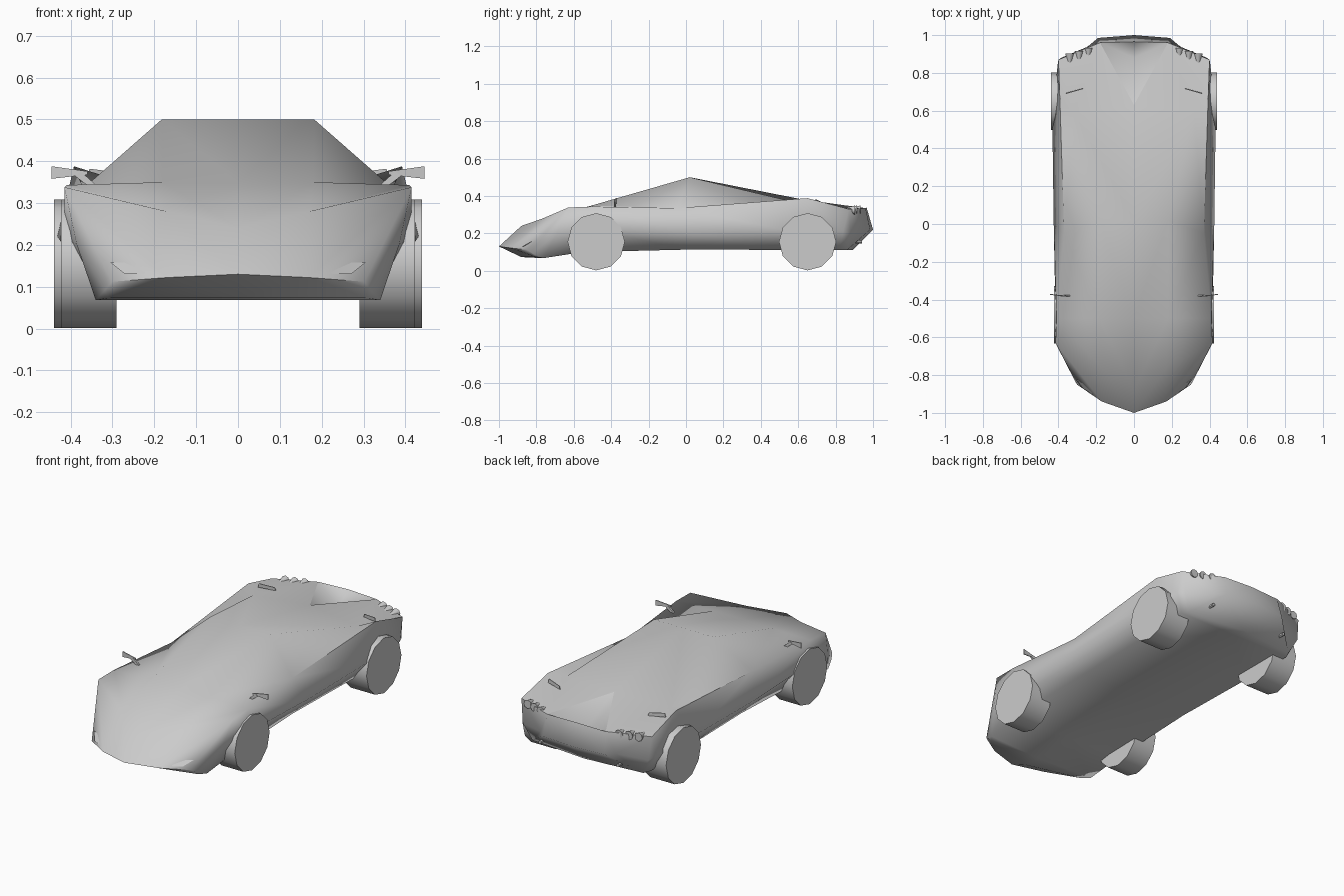
import bpy, bmesh, math
from mathutils import Vector

if "Cube" in bpy.data.objects:
    bpy.data.objects.remove(bpy.data.objects["Cube"])


def make_object(name, verts, faces, angle=25, merge=False):
    bm = bmesh.new()
    vs = [bm.verts.new(v) for v in verts]
    for f in faces:
        bm.faces.new([vs[i] for i in f])
    if merge:
        bmesh.ops.remove_doubles(bm, verts=bm.verts[:], dist=0.0005)
    bmesh.ops.recalc_face_normals(bm, faces=bm.faces[:])
    me = bpy.data.meshes.new(name)
    bm.to_mesh(me)
    bm.free()
    ob = bpy.data.objects.new(name, me)
    bpy.context.collection.objects.link(ob)
    shade(ob, angle)
    return ob


def shade(ob, angle):
    bpy.ops.object.select_all(action='DESELECT')
    bpy.context.view_layer.objects.active = ob
    ob.select_set(True)
    bpy.ops.object.shade_smooth_by_angle(angle=math.radians(angle))


def cylinder(name, loc, r1, r2, depth, sides, rot):
    bpy.ops.mesh.primitive_cone_add(vertices=sides, radius1=r1, radius2=r2, depth=depth,
                                    location=loc, rotation=rot)
    bpy.context.object.name = name
    return bpy.context.object


def plate(name, outline, push):
    # thin solid: a 3D outline extruded along the push vector
    n = len(outline)
    p = Vector(push)
    verts = [Vector(v) for v in outline] + [Vector(v) + p for v in outline]
    faces = [list(range(n)), list(range(n, 2 * n))]
    faces += [[i, (i + 1) % n, n + (i + 1) % n, n + i] for i in range(n)]
    return make_object(name, verts, faces, 10)


# Body stations, nose to tail: centre top, roof edge, belt, flank, sill
stations = [
    [(0, -1.0, .13), (.17, -.94, .122), (.302, -.85, .112), (.318, -.82, .092), (.31, -.80, .073)],
    [(0, -.88, .24), (.17, -.765, .28), (.415, -.63, .338), (.385, -.69, .20), (.34, -.76, .068)],
    [(0, -.50, .35), (.18, -.50, .35), (.41, -.50, .343), (.415, -.50, .22), (.35, -.55, .10)],
    [(0, .02, .50), (.182, .02, .50), (.37, -.05, .335), (.425, 0, .21), (.34, 0, .113)],
    [(0, .63, .38), (.32, .59, .365), (.392, .65, .388), (.432, .52, .22), (.35, .50, .112)],
    [(0, .965, .34), (.18, .96, .335), (.40, .87, .33), (.405, .84, .21), (.36, .82, .112)],
    [(0, 1.0, .22), (.19, .985, .22), (.23, .945, .22), (.385, .88, .20), (.34, .86, .11)],
]
floor_y = [-.88, -.78, -.55, 0, .50, .82, .89]

verts, faces = [], []
for side in (1, -1):
    base = len(verts)
    for row, fy in zip(stations, floor_y):
        verts += [(side * x, y, z) for x, y, z in row]
        verts.append((0, fy, row[4][2]))

    def v(s, c):
        return base + s * 6 + c

    for s in range(6):
        for c in range(5):
            if (s, c) == (3, 1):            # side glass and rear shoulder
                faces += [[v(3, 1), v(3, 2), v(4, 1)], [v(3, 2), v(4, 2), v(4, 1)]]
            elif (s, c) == (4, 0):          # deck beside the open intake
                faces.append([v(4, 0), v(4, 1), v(5, 1)])
            else:
                faces.append([v(s, c), v(s, c + 1), v(s + 1, c + 1), v(s + 1, c)])
    # nose and tail caps
    for s in (0, 6):
        faces += [[v(s, 0), v(s, 1), v(s, 5)], [v(s, 1), v(s, 2), v(s, 4), v(s, 5)],
                  [v(s, 2), v(s, 3), v(s, 4)]]
make_object("body", verts, faces, 78, merge=True)

# Triangular rear intake sunk in the deck
rim = [stations[4][0], stations[5][1], stations[5][0], (-.18, .96, .335), (0, .88, .27)]
make_object("rear_intake", rim, [(0, 1, 4), (1, 2, 4), (2, 3, 4), (3, 0, 4)], 120)

for side, tag in ((1, "right"), (-1, "left")):
    # Wheels
    for label, y, inner, outer in (("front", -.48, .29, .423), ("rear", .65, .29, .44)):
        w = cylinder(f"{label}_{tag}_wheel", (side * (inner + outer) / 2, y, .155), .153, .153,
                     outer - inner, 12, (0, math.pi / 2, 0))
        shade(w, 35)

    # Rear lamps on the tail corners
    for i, (x, y) in enumerate(((.24, .905), (.29, .888), (.34, .875))):
        lamp = cylinder(f"rear_lamp_{tag}_{i + 1}", (side * x, y, .325), .024, .010, .055, 8,
                        (math.pi / 2, 0, 0))
        shade(lamp, 50)

    # Exhaust tip
    cylinder(f"exhaust_{tag}", (side * .24, .92, .155), .009, .009, .04, 6, (math.pi / 2, 0, 0))

    # Wing mirror: stalk and flared head
    plate(f"mirror_stalk_{tag}", [(side * .33, -.375, .335), (side * .34, -.375, .327),
                                  (side * .39, -.375, .365), (side * .375, -.375, .375)],
          (0, -.010, 0))
    plate(f"mirror_head_{tag}", [(side * .36, -.38, .368), (side * .446, -.37, .358),
                                 (side * .446, -.37, .388), (side * .36, -.38, .376)],
          (0, -.005, 0))

    # Thin fin on the rear deck
    plate(f"deck_fin_{tag}", [(side * .27, .715, .355), (side * .36, .69, .36),
                              (side * .355, .69, .382), (side * .275, .713, .372)],
          (0, .004, 0))

    # Wedge headlight on the nose
    make_object(f"headlight_{tag}",
                [(side * .20, -.885, .158), (side * .305, -.825, .158), (side * .27, -.872, .130),
                 (side * .225, -.897, .130), (side * .25, -.82, .14)],
                [(0, 1, 2, 3), (0, 1, 4), (1, 2, 4), (2, 3, 4), (3, 0, 4)], 10)
